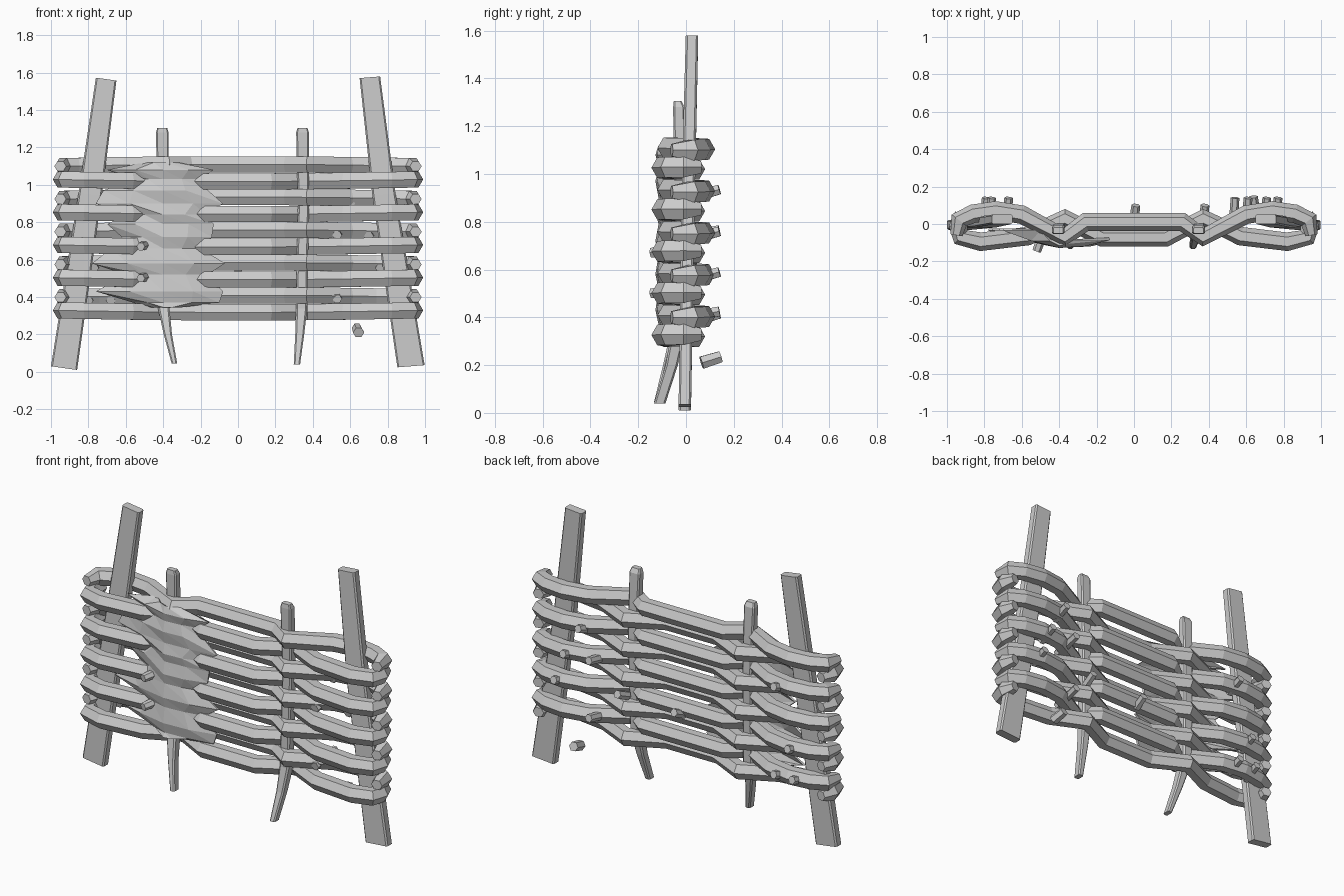
import bpy, bmesh, math
from mathutils import Vector

cube = bpy.data.objects.get("Cube")
if cube:
    bpy.data.objects.remove(cube, do_unlink=True)

grey = bpy.data.materials.new("weathered_grey")
grey.use_nodes = True
colour = (0.6, 0.6, 0.6, 1)
grey.diffuse_color = colour
grey.node_tree.nodes["Principled BSDF"].inputs["Base Color"].default_value = colour


def finish(name, bm):
    bmesh.ops.recalc_face_normals(bm, faces=bm.faces)
    mesh = bpy.data.meshes.new(name)
    bm.to_mesh(mesh)
    bm.free()
    mesh.materials.append(grey)
    ob = bpy.data.objects.new(name, mesh)
    bpy.context.collection.objects.link(ob)
    return ob


def loft(name, sections):
    """Skin a closed tube over a list of equal-length rings."""
    bm = bmesh.new()
    rings = [[bm.verts.new(p) for p in s] for s in sections]
    n = len(rings[0])
    for a, b in zip(rings, rings[1:]):
        for i in range(n):
            j = (i + 1) % n
            bm.faces.new((a[i], a[j], b[j], b[i]))
    bm.faces.new(rings[0])
    bm.faces.new(rings[-1])
    return finish(name, bm)


def rail(name, path, z, sag):
    """Hexagonal bar swept along a level path, with mitred bends and narrower ends."""
    pts = [Vector((x, y, z + sag * (1 - x * x))) for x, y in path]
    sections = []
    for k, p in enumerate(pts):
        d_in = (p - pts[max(k - 1, 0)]).normalized()
        d_out = (pts[min(k + 1, len(pts) - 1)] - p).normalized()
        t = (d_in + d_out).normalized()
        side = Vector((-t.y, t.x, 0)).normalized()
        end = k in (0, len(pts) - 1)
        w, h = (0.032, 0.03) if end else (0.05, 0.05)
        sections.append([p + side * w * math.cos(i * math.pi / 3)
                         + Vector((0, 0, h * math.sin(i * math.pi / 3)))
                         for i in range(6)])
    loft(name, sections)


def post(name, levels, tilt=0.0):
    """Upright with chamfered rectangular rings: (x, y, z, half width, half depth)."""
    sections = []
    for x, y, z, w, d in levels:
        c = 0.3 * d
        corners = [(w, d - c), (w - c, d), (c - w, d), (-w, d - c),
                   (-w, c - d), (c - w, -d), (w - c, -d), (w, c - d)]
        sections.append([(x + u, y + v, z + tilt * u) for u, v in corners])
    loft(name, sections)


def peg(name, start, end, r=0.026):
    """Short six-sided twig stub."""
    a, b = Vector(start), Vector(end)
    q = (b - a).to_track_quat('Z', 'Y')
    ring = [q @ Vector((r * math.cos(i * math.pi / 3), r * math.sin(i * math.pi / 3), 0))
            for i in range(6)]
    loft(name, [[a + v for v in ring], [b + v * 0.9 for v in ring]])


# Leaning end posts
post("right_post", [(-0.93, -0.005, 0.02, 0.07, 0.026), (-0.79, 0.01, 0.95, 0.062, 0.028),
                    (-0.705, 0.025, 1.565, 0.055, 0.026)], -0.14)
post("left_post", [(0.925, -0.005, 0.03, 0.073, 0.026), (0.78, 0.01, 0.95, 0.062, 0.028),
                   (0.705, 0.025, 1.575, 0.055, 0.026)], 0.08)

# Thin crooked stakes
post("right_stake", [(-0.34, -0.11, 0.045, 0.015, 0.024), (-0.375, -0.07, 0.2, 0.022, 0.026),
                     (-0.4, -0.03, 0.36, 0.032, 0.03), (-0.4, -0.02, 0.9, 0.03, 0.028),
                     (-0.405, -0.03, 1.28, 0.034, 0.024), (-0.405, -0.035, 1.305, 0.026, 0.016)])
post("left_stake", [(0.315, -0.11, 0.04, 0.017, 0.024), (0.33, -0.06, 0.2, 0.024, 0.026),
                    (0.34, -0.03, 0.34, 0.03, 0.03), (0.35, -0.02, 0.9, 0.03, 0.028),
                    (0.345, -0.03, 1.28, 0.034, 0.024), (0.345, -0.035, 1.305, 0.026, 0.016)])

# Woven rails: half paths mirrored, each course has a front and a back strand
front_half = [(0.17, -0.072), (0.37, 0.03), (0.57, -0.065), (0.82, -0.095),
              (0.925, -0.07), (0.94, -0.01), (0.925, 0.06)]
back_half = [(0.26, 0.01), (0.37, -0.07), (0.6, 0.05), (0.74, 0.072),
             (0.86, 0.055), (0.935, 0.02), (0.95, -0.06)]


def mirrored(half):
    return [(-x, y) for x, y in reversed(half)] + half


for i in range(5):
    z = 1.03 - 0.175 * i
    rail(f"front_rail_{i + 1}", mirrored(front_half), z, -0.012)
    rail(f"back_rail_{i + 1}", mirrored(back_half), z + 0.068, 0.012)

# Jagged bark patch on the front: rows of (z, left tip x, right tip x)
rows = [(1.12, -0.5, -0.32), (1.08, -0.7, -0.13), (1.03, -0.56, -0.2), (0.97, -0.72, -0.16),
        (0.9, -0.76, -0.08), (0.84, -0.6, -0.17), (0.79, -0.7, -0.13), (0.72, -0.62, -0.14),
        (0.66, -0.68, -0.2), (0.58, -0.78, -0.07), (0.52, -0.6, -0.16), (0.43, -0.76, -0.08),
        (0.37, -0.56, -0.1), (0.345, -0.48, -0.3)]
bm = bmesh.new()
grid = []
for k, (z, lo, hi) in enumerate(rows):
    ridge = -0.128 if k % 2 else -0.115
    cols = [(lo, -0.035), ((lo - 0.4) / 2, -0.09), (-0.4, ridge),
            ((hi - 0.4) / 2, ridge + 0.008), (hi, -0.085)]
    grid.append([bm.verts.new((x, y, z)) for x, y in cols])
for a, b in zip(grid, grid[1:]):
    for i in range(4):
        bm.faces.new((a[i], a[i + 1], b[i + 1]))
        bm.faces.new((a[i], b[i + 1], b[i]))
patch = finish("bark_patch", bm)
thick = patch.modifiers.new("thickness", 'SOLIDIFY')
thick.thickness = 0.012
thick.offset = -1

# Cut twig stubs
back_pegs = [(0.6, 0.92), (0.53, 0.75), (0.7, 0.745), (0.76, 0.575), (0.37, 0.58),
             (0.53, 0.41), (0.0, 0.57), (-0.68, 0.92), (-0.77, 0.575), (-0.68, 0.4), (-0.8, 0.4)]
for i, (x, z) in enumerate(back_pegs):
    reach = 0.1 if abs(x) < 0.4 else 0.14
    peg(f"back_twig_{i + 1}", (x, -0.04 if x == 0.53 else 0.02, z - 0.02), (x + 0.01, reach, z + 0.015))
for i, z in enumerate((0.67, 0.5)):
    peg(f"front_twig_{i + 1}", (-0.49, -0.06, z + 0.01), (-0.52, -0.145, z))
peg("loose_twig", (0.645, 0.065, 0.21), (0.635, 0.145, 0.235), 0.03)
